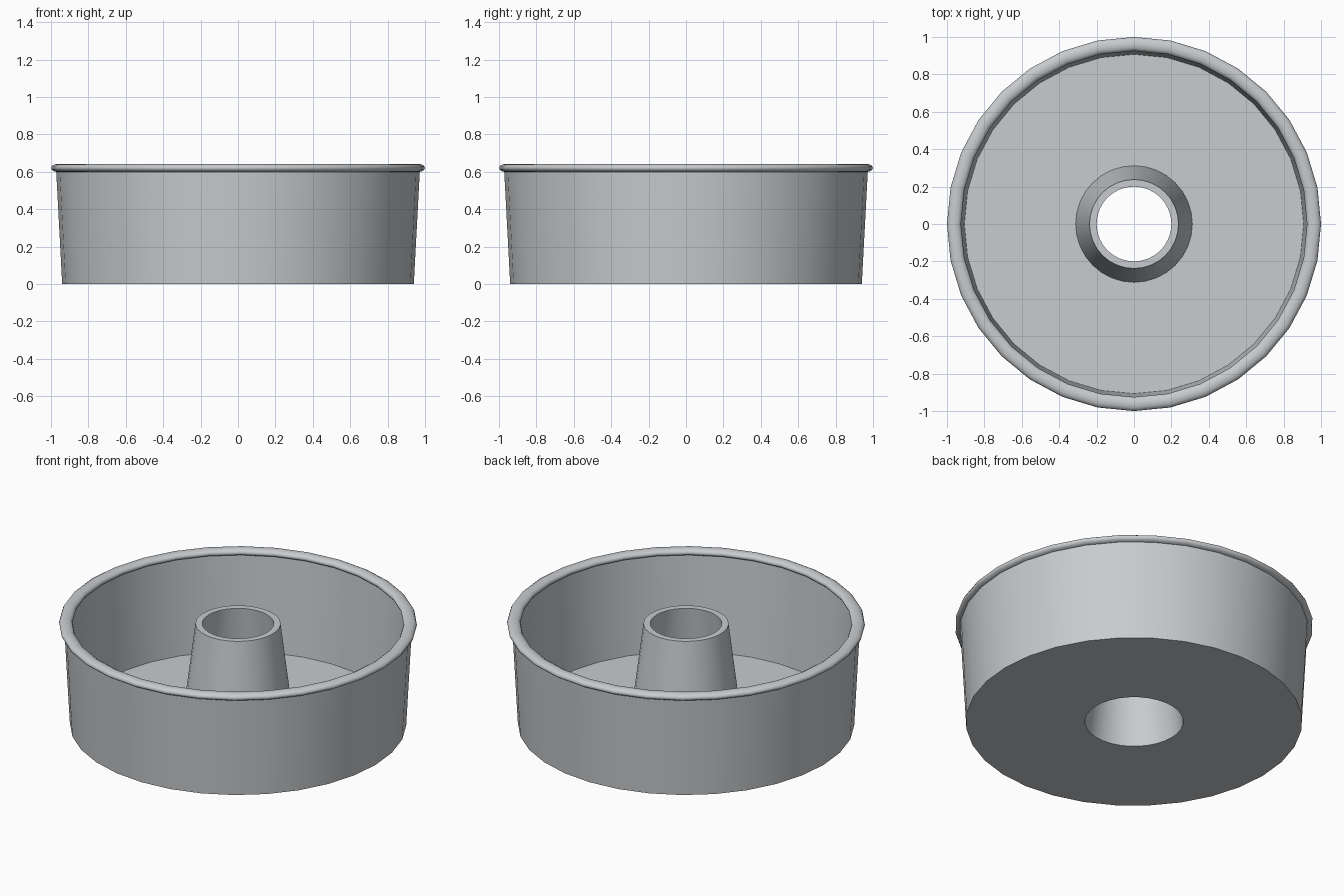
import bpy, bmesh, math

if "Cube" in bpy.data.objects:
    bpy.data.objects.remove(bpy.data.objects["Cube"])

SEGMENTS = 32

steel = bpy.data.materials.new("silver steel")
steel.diffuse_color = (0.58, 0.60, 0.62, 1.0)
steel.use_nodes = True
steel.node_tree.nodes["Principled BSDF"].inputs["Base Color"].default_value = steel.diffuse_color


def lathe(name, profile, angle):
    """Revolve a closed (radius, z) profile around the z axis."""
    bm = bmesh.new()
    rings = []
    for i in range(SEGMENTS):
        a = 2 * math.pi * i / SEGMENTS
        rings.append([bm.verts.new((r * math.cos(a), r * math.sin(a), z))
                      for r, z in profile])
    n = len(profile)
    for i in range(SEGMENTS):
        a, b = rings[i], rings[(i + 1) % SEGMENTS]
        for j in range(n):
            k = (j + 1) % n
            bm.faces.new((a[j], b[j], b[k], a[k]))
    bmesh.ops.recalc_face_normals(bm, faces=bm.faces)
    mesh = bpy.data.meshes.new(name)
    bm.to_mesh(mesh)
    bm.free()
    mesh.materials.append(steel)
    obj = bpy.data.objects.new(name, mesh)
    bpy.context.collection.objects.link(obj)
    bpy.ops.object.select_all(action='DESELECT')
    obj.select_set(True)
    bpy.context.view_layer.objects.active = obj
    bpy.ops.object.shade_smooth_by_angle(angle=math.radians(angle))
    return obj


# Pan body: hollow centre tube, floor and sloping outer wall in one profile
lathe("cake_pan_body", [
    (0.275, 0.0), (0.94, 0.0), (0.973, 0.62), (0.942, 0.62),
    (0.907, 0.025), (0.312, 0.025), (0.238, 0.62), (0.20, 0.62),
], 30)

# Rolled rim: slightly flattened ring around the top edge
rim = []
for i in range(12):
    t = 2 * math.pi * i / 12
    rim.append((0.9625 + 0.0375 * math.cos(t), 0.62 + 0.022 * math.sin(t)))
lathe("rolled_rim", rim, 60)
